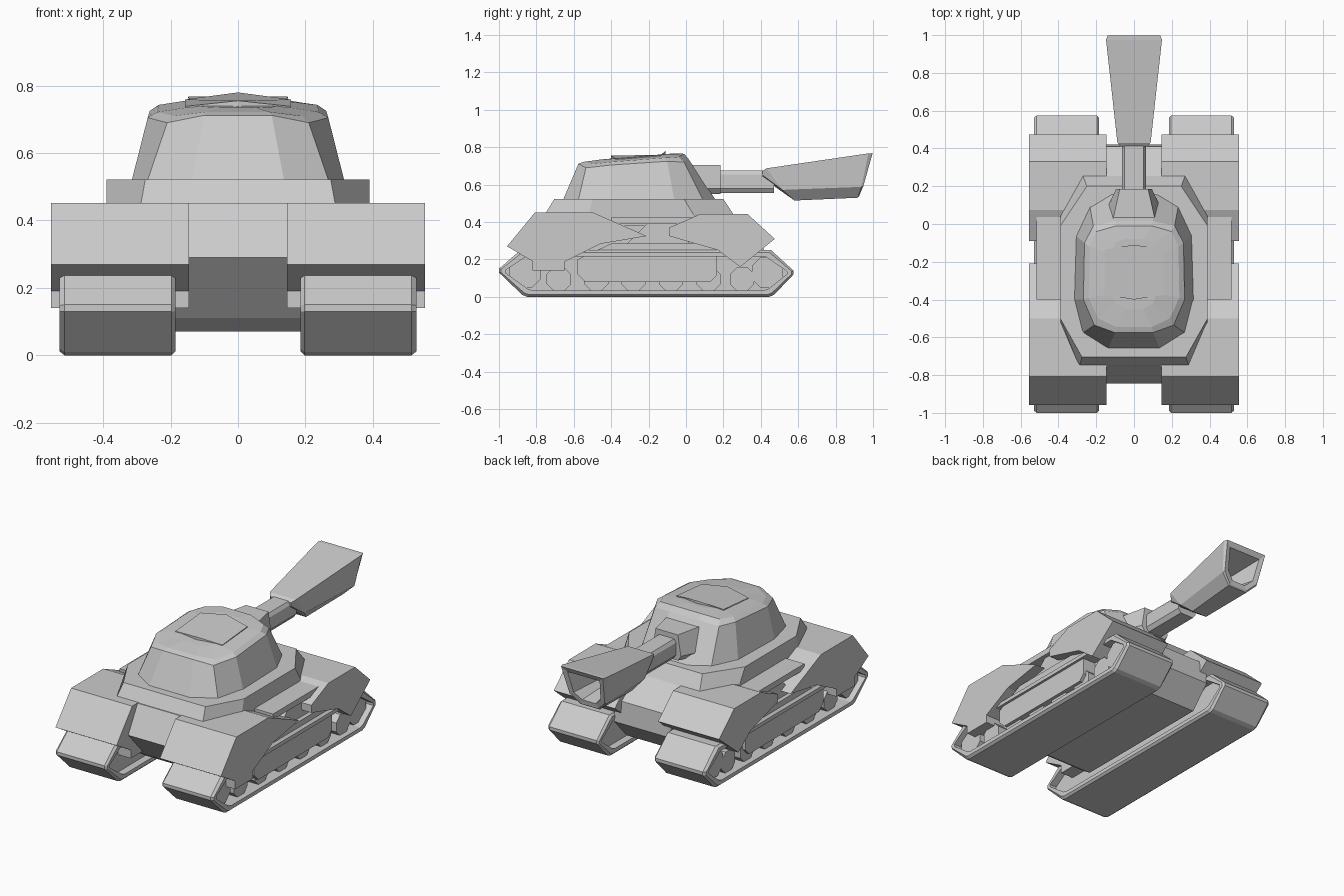
import bpy, bmesh, math

if "Cube" in bpy.data.objects:
    bpy.data.objects.remove(bpy.data.objects["Cube"])


def finish(name, bm, bevel=0):
    bmesh.ops.recalc_face_normals(bm, faces=bm.faces)
    me = bpy.data.meshes.new(name)
    bm.to_mesh(me)
    bm.free()
    ob = bpy.data.objects.new(name, me)
    bpy.context.collection.objects.link(ob)
    if bevel:
        m = ob.modifiers.new("edge_chamfer", 'BEVEL')
        m.width, m.segments = bevel, 1
    return ob


def loft(name, rings, cap_start=True, cap_end=True):
    """Skin a list of equal-length rings of 3D points."""
    bm = bmesh.new()
    vs = [[bm.verts.new(p) for p in r] for r in rings]
    n = len(vs[0])
    for a, b in zip(vs, vs[1:]):
        for i in range(n):
            j = (i + 1) % n
            bm.faces.new((a[i], a[j], b[j], b[i]))
    if cap_start:
        bm.faces.new(vs[0])
    if cap_end:
        bm.faces.new(vs[-1])
    return finish(name, bm)


def extrude(name, profile, x0, x1):
    """Extrude a (y, z) profile sideways."""
    return loft(name, [[(x, y, z) for y, z in profile] for x in (x0, x1)])


def mirrored(half):
    """Complete a right-hand half outline into a closed ring."""
    return half + [(-x, y, z) for x, y, z in reversed(half)]


def scaled(profile, d, c):
    """Shrink a (y, z) profile so that it moves in by about d."""
    hy = max(abs(y - c[0]) for y, z in profile)
    hz = max(abs(z - c[1]) for y, z in profile)
    return [(c[0] + (y - c[0]) * (1 - d / hy), c[1] + (z - c[1]) * (1 - d / hz))
            for y, z in profile]


track = [(-1, .15), (-1, .13), (-.875, .01), (-.85, 0), (.445, 0), (.47, .01),
         (.575, .12), (.575, .14), (.455, .25), (-.885, .25)]
near_fender = [(-.957, .27), (-.807, .452), (-.5, .452), (-.21, .325), (-.46, .283),
               (-.65, .187), (-.65, .14), (-.82, .14), (-.82, .19)]
far_fender = [(-.09, .37), (.075, .442), (.33, .442), (.475, .31), (.29, .16),
              (.17, .25), (-.09, .325)]
panel = [(-.54, .08), (.13, .08), (.165, .115), (.165, .25), (.13, .285),
         (-.4, .285), (-.58, .2), (-.58, .12)]
centre = (-.21, .125)

for s, side in ((1, "right"), (-1, "left")):
    # Track belt: open band with chamfered rims, around a recessed core
    outer, rim, inner = track, scaled(track, .012, centre), scaled(track, .035, centre)
    bands = [(.23, inner), (.185, inner), (.185, rim), (.197, outer), (.515, outer),
             (.53, rim), (.53, inner), (.43, inner)]
    loft(side + "_track_belt", [[(s * x, y, z) for y, z in p] for x, p in bands])

    # Road wheels and end wheels
    wheels = [(-.68 + .2 * i, .095, .07) for i in range(5)] + [(-.86, .13, .09), (.3, .095, .07), (.435, .13, .09)]
    for i, (wy, wz, r) in enumerate(wheels):
        octagon = [(wy + r * math.cos(math.pi / 8 * (2 * k + 1)),
                    wz + r * math.sin(math.pi / 8 * (2 * k + 1))) for k in range(8)]
        extrude(f"{side}_wheel_{i}", octagon, s * .40, s * .495)

    # Side armour panel, support struts and fenders
    extrude(side + "_side_panel", panel, s * .40, s * .515)
    extrude(side + "_strut_near", [(-.33, .27), (-.2, .40), (-.13, .40), (-.22, .27)], s * .2, s * .49)
    extrude(side + "_strut_far", [(-.22, .27), (-.13, .40), (-.06, .40), (.03, .27)], s * .2, s * .49)
    extrude(side + "_near_fender", near_fender, s * .145, s * .555)
    extrude(side + "_far_fender", far_fender, s * .145, s * .555)
    extrude(side + "_shelf", [(-.4, .39), (.04, .39), (.04, .425), (-.4, .425)], s * .15, s * .515)

# Hull
extrude("hull", [(-.755, .45), (-.845, .29), (-.68, .11), (-.62, .07), (.3, .07),
                 (.42, .2), (.41, .33), (.255, .44)], -.19, .19)

# Deck under the turret
deck_low = [(.27, .255), (.39, .04), (.39, -.52), (.29, -.755)]
deck_high = [(.25, .2), (.39, -.01), (.39, -.5), (.275, -.705)]
loft("deck", [mirrored([(x, y, .38) for x, y in deck_low]),
              mirrored([(x, y, .44) for x, y in deck_low]),
              mirrored([(x, y, .522) for x, y in deck_high])])

# Turret with a chamfered rim and a crowned roof rising towards the gun
base = [(.12, .17, .5), (.235, .1, .5), (.31, -.06, .5),
        (.32, -.4, .5), (.275, -.58, .5), (.14, -.665, .5)]
shoulder = [(.1, .015, .735), (.215, -.01, .72), (.262, -.1, .725),
            (.268, -.4, .705), (.21, -.535, .69), (.1, -.575, .712)]
roof = [(.095, -.01, .765), (.2, -.04, .748), (.235, -.12, .743),
        (.24, -.39, .722), (.19, -.5, .71), (.095, -.545, .722)]
crown = [(.05, -.08, .766), (.1, -.1, .764), (.12, -.16, .757),
         (.12, -.37, .74), (.1, -.42, .737), (.05, -.45, .735)]
loft("turret", [mirrored(r) for r in (base, shoulder, roof, crown)])

# Roof hatch, tilted with the roof
hatch = [(0, -.11), (.157, -.135), (.157, -.375), (0, -.4), (-.157, -.375), (-.157, -.135)]
loft("hatch", [[(x, y, .786 + .085 * (y + .11) + h - .12 * abs(x) * (h < 0)) for x, y in hatch]
               for h in (-.035, -.006)])


def gun_ring(points):
    return mirrored([(x, y, z) for x, y, z in points])


# Gun mount
loft("gun_mount", [gun_ring([(.11, -.05, .705), (.135, -.05, .58), (.11, -.05, .55)]),
                   gun_ring([(.11, .03, .705), (.135, .1, .58), (.11, .1, .55)]),
                   gun_ring([(.075, .185, .705), (.095, .185, .58), (.075, .185, .55)])])

# Barrel
loft("barrel", [gun_ring([(.05, y, .675), (.063, y, .655), (.063, y, .58), (.045, y, .555)])
                for y in (.1, .47)])

# Flared muzzle with a hollow mouth
loft("muzzle", [gun_ring([(.07, .41, .672), (.07, .41, .65), (.05, .41, .635)]),
                gun_ring([(.088, .43, .687), (.085, .515, .572), (.05, .58, .515)]),
                gun_ring([(.148, .975, .767), (.125, .938, .588), (.065, .918, .53)]),
                gun_ring([(.14, .998, .768), (.118, .948, .592), (.06, .925, .537)]),
                gun_ring([(.108, .982, .738), (.09, .948, .605), (.045, .93, .565)]),
                gun_ring([(.06, .75, .69), (.055, .75, .62), (.03, .75, .585)])])
